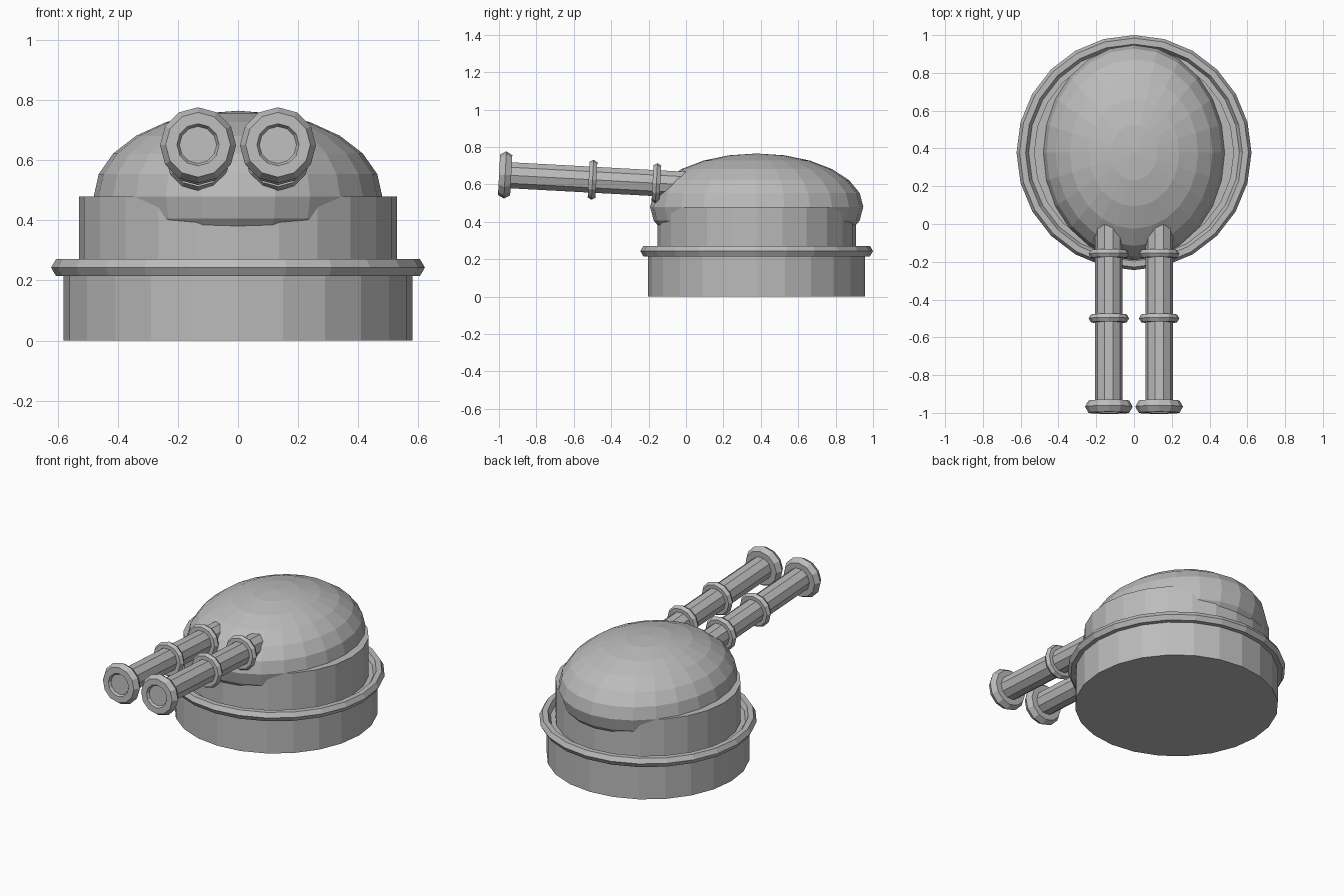
import bpy
from math import radians, sin, cos, pi
from mathutils import Vector, Matrix

cube = bpy.data.objects.get("Cube")
if cube:
    bpy.data.objects.remove(cube, do_unlink=True)

metal = bpy.data.materials.new("grey_metal")
metal.use_nodes = True
GREY = (0.5, 0.5, 0.5, 1)
metal.diffuse_color = GREY
metal.node_tree.nodes["Principled BSDF"].inputs["Base Color"].default_value = GREY

CENTRE_Y = 0.378


def finish(name):
    obj = bpy.context.object
    obj.name = name
    obj.data.materials.append(metal)
    return obj


def drum(name, radius, bottom, top):
    bpy.ops.mesh.primitive_cylinder_add(
        vertices=24, radius=radius, depth=top - bottom,
        location=(0, CENTRE_Y, (bottom + top) / 2))
    return finish(name)


def ring(name, location, major, minor, sides, rotation=(0, 0, 0)):
    bpy.ops.mesh.primitive_torus_add(
        major_segments=sides, minor_segments=6, major_radius=major,
        minor_radius=minor, location=location, rotation=rotation)
    return finish(name)


# Round base, rim and upper drum
drum("base", 0.58, 0, 0.24)
drum("turret_drum", 0.53, 0.22, 0.48)
ring("base_rim", (0, CENTRE_Y, 0.243), 0.59, 0.032, 24)

# Oval dome, longer from front to back
bpy.ops.mesh.primitive_uv_sphere_add(
    segments=24, ring_count=12, radius=1, location=(0, CENTRE_Y, 0.48))
finish("dome").scale = (0.48, 0.57, 0.285)

# Twin barrels, raised slightly towards the muzzle
TILT = radians(3.1)
axis = Vector((0, -cos(TILT), sin(TILT)))
turn = (pi / 2 - TILT, 0, 0)

for side, x in (("left", 0.133), ("right", -0.133)):
    muzzle = Vector((x, -0.967, 0.65))
    front = muzzle + axis * 0.018
    back = muzzle - axis * 1.1
    bpy.ops.mesh.primitive_cylinder_add(
        vertices=10, radius=0.073, depth=(front - back).length,
        location=(front + back) / 2, rotation=turn)
    barrel = finish(side + "_barrel")
    # Turn the sides so that a flat one lies on top
    barrel.data.transform(Matrix.Rotation(pi / 10, 4, "Z"))
    ring(side + "_muzzle_ring", muzzle, 0.089, 0.0375, 12, turn)
    for part, back_by in (("middle", 0.468), ("rear", 0.81)):
        ring(f"{side}_{part}_collar", muzzle - axis * back_by, 0.083, 0.024, 12, turn)
